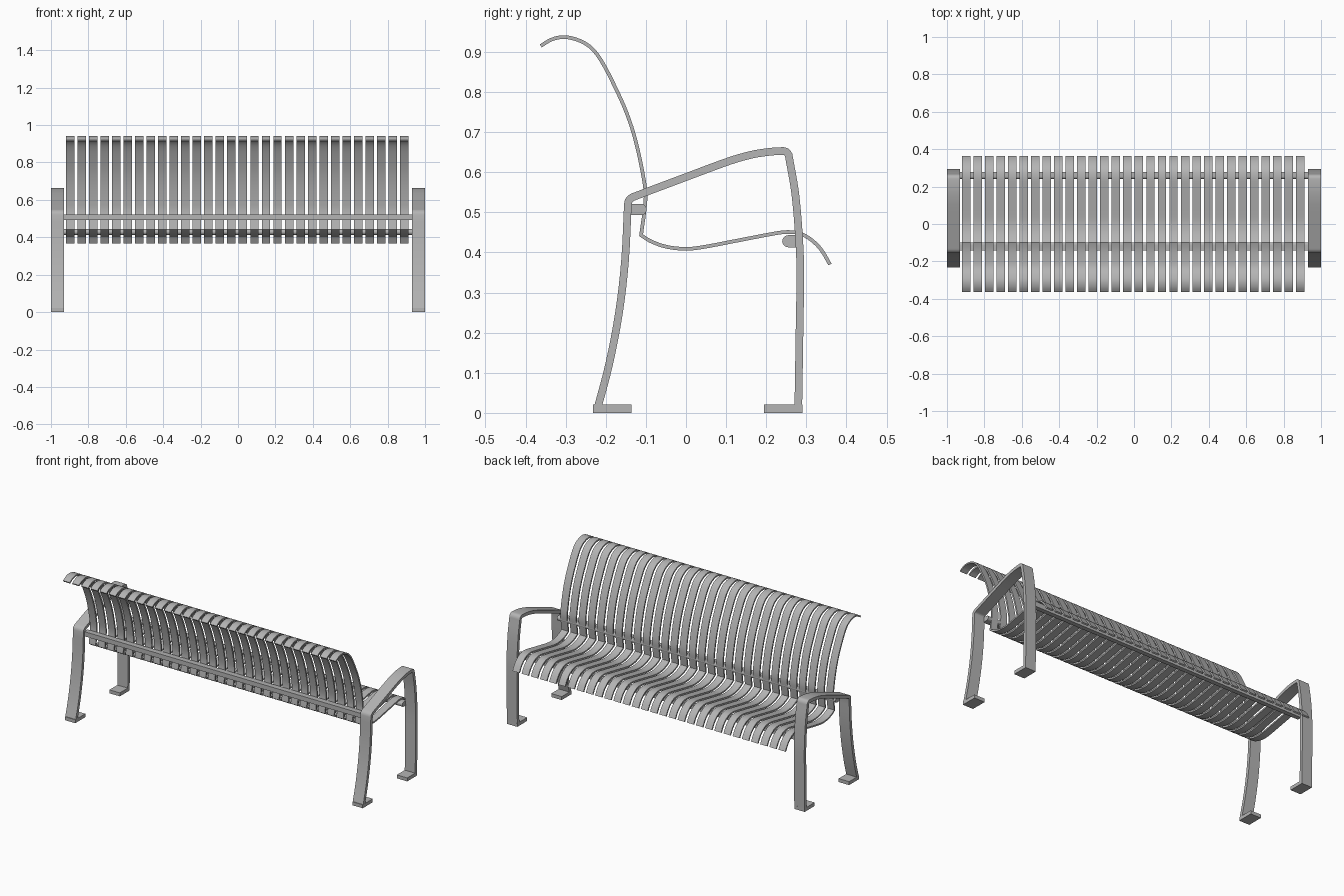
import bpy
import bmesh
import math
from mathutils import Vector
from mathutils.geometry import interpolate_bezier

cube = bpy.data.objects.get("Cube")
if cube:
    bpy.data.objects.remove(cube, do_unlink=True)

steel = bpy.data.materials.new("grey painted steel")
steel.use_nodes = True
GREY = (0.46, 0.46, 0.46, 1)
steel.diffuse_color = GREY
steel.node_tree.nodes["Principled BSDF"].inputs["Base Color"].default_value = GREY


def smooth_path(points, steps=4):
    """Smooth curve through (y, z) points."""
    p = [Vector(q) for q in points]
    p = [2 * p[0] - p[1]] + p + [2 * p[-1] - p[-2]]
    out = [p[1]]
    for a, b, c, d in zip(p, p[1:], p[2:], p[3:]):
        span = (c - b).length
        t0 = (c - a).normalized() * span / 3
        t1 = (d - b).normalized() * span / 3
        seg = interpolate_bezier(b.to_3d(), (b + t0).to_3d(), (c - t1).to_3d(), c.to_3d(), steps + 1)
        out += [v.to_2d() for v in seg[1:]]
    return out


def thicken(path, thickness):
    """Offset the path to both sides with mitred corners."""
    left, right = [], []
    for i, p in enumerate(path):
        d0 = (p - path[i - 1]).normalized() if i else (path[1] - p).normalized()
        d1 = (path[i + 1] - p).normalized() if i < len(path) - 1 else d0
        n0, n1 = Vector((-d0.y, d0.x)), Vector((-d1.y, d1.x))
        m = (n0 + n1).normalized()
        off = m * (thickness / 2 / m.dot(n0))
        left.append(p + off)
        right.append(p - off)
    return left, right


def finish(name, bm):
    bmesh.ops.recalc_face_normals(bm, faces=bm.faces[:])
    mesh = bpy.data.meshes.new(name)
    bm.to_mesh(mesh)
    bm.free()
    mesh.materials.append(steel)
    ob = bpy.data.objects.new(name, mesh)
    bpy.context.collection.objects.link(ob)
    bpy.ops.object.select_all(action='DESELECT')
    ob.select_set(True)
    bpy.context.view_layer.objects.active = ob
    bpy.ops.object.shade_smooth_by_angle(angle=math.radians(35))
    return ob


def strip(name, path, thickness, x0, x1):
    """Bent flat bar following the path, spanning x0 to x1."""
    left, right = thicken(path, thickness)
    bm = bmesh.new()
    rings = [[bm.verts.new((x, q.x, q.y)) for x, q in ((x0, a), (x1, a), (x1, b), (x0, b))]
             for a, b in zip(left, right)]
    for r, s in zip(rings, rings[1:]):
        for k in range(4):
            bm.faces.new((r[k], r[k - 1], s[k - 1], s[k]))
    bm.faces.new(rings[0])
    bm.faces.new(rings[-1])
    return finish(name, bm)


def prism(name, outline, x0, x1):
    """Straight bar with a (y, z) outline."""
    bm = bmesh.new()
    face = bm.faces.new([bm.verts.new((x0, y, z)) for y, z in outline])
    new = bmesh.ops.extrude_face_region(bm, geom=[face])["geom"]
    bmesh.ops.translate(bm, vec=(x1 - x0, 0, 0),
                        verts=[v for v in new if isinstance(v, bmesh.types.BMVert)])
    return finish(name, bm)


def rail(name, flat_y, round_y, z0, z1):
    """Cross rail: flat on one edge, half round on the other."""
    r = (z1 - z0) / 2
    side = 1 if round_y > flat_y else -1
    arc = [(round_y - side * r + side * r * math.cos(a), z0 + r + r * math.sin(a))
           for a in (math.pi * (i / 12 - 0.5) for i in range(13))]
    return prism(name, [(flat_y, z0)] + arc + [(flat_y, z1)], -0.935, 0.935)


# Slats: curled back, sharp bend, then dished seat with a rolled front edge
back = smooth_path([(-0.362, 0.915), (-0.335, 0.931), (-0.303, 0.937), (-0.265, 0.928),
                    (-0.235, 0.909), (-0.21, 0.876), (-0.178, 0.815), (-0.148, 0.748),
                    (-0.125, 0.676), (-0.104, 0.575), (-0.101, 0.53), (-0.112, 0.443)])
seat = smooth_path([(-0.112, 0.443), (-0.088, 0.428), (-0.048, 0.414), (0, 0.409),
                    (0.04, 0.413), (0.13, 0.43), (0.225, 0.448), (0.255, 0.451),
                    (0.285, 0.447), (0.313, 0.431), (0.337, 0.407), (0.359, 0.37)])
slats = strip("slats", back + seat[1:], 0.009, -0.92, -0.875)
array = slats.modifiers.new("row", 'ARRAY')
array.count = 30
array.use_relative_offset = False
array.use_constant_offset = True
array.constant_offset_displace = (0.0616, 0, 0)

# Cross rails under the seat and behind the back
rail("back_rail", -0.142, -0.098, 0.493, 0.521)
rail("front_rail", 0.278, 0.24, 0.413, 0.443)

# Side frames: back leg, armrest and front leg in one bent bar, plus feet
back_leg = smooth_path([(-0.221, 0.01), (-0.192, 0.12), (-0.167, 0.25), (-0.152, 0.38), (-0.145, 0.52)])
arm = smooth_path([(-0.143, 0.529), (-0.136, 0.536), (-0.125, 0.541), (0, 0.588), (0.108, 0.628),
                   (0.16, 0.643), (0.2, 0.65), (0.242, 0.653), (0.251, 0.65), (0.256, 0.643)])
front_leg = smooth_path([(0.257, 0.637), (0.272, 0.55), (0.281, 0.45), (0.285, 0.36),
                         (0.283, 0.2), (0.28, 0.01)])
for side, x0, x1 in (("left", 0.93, 1), ("right", -1, -0.93)):
    strip(side + "_frame", back_leg + arm + front_leg, 0.019, x0, x1)
    for end, y0, y1 in (("back", -0.232, -0.136), ("front", 0.195, 0.29)):
        prism(f"{side}_{end}_foot", [(y0, 0), (y1, 0), (y1, 0.021), (y0, 0.021)], x0, x1)
